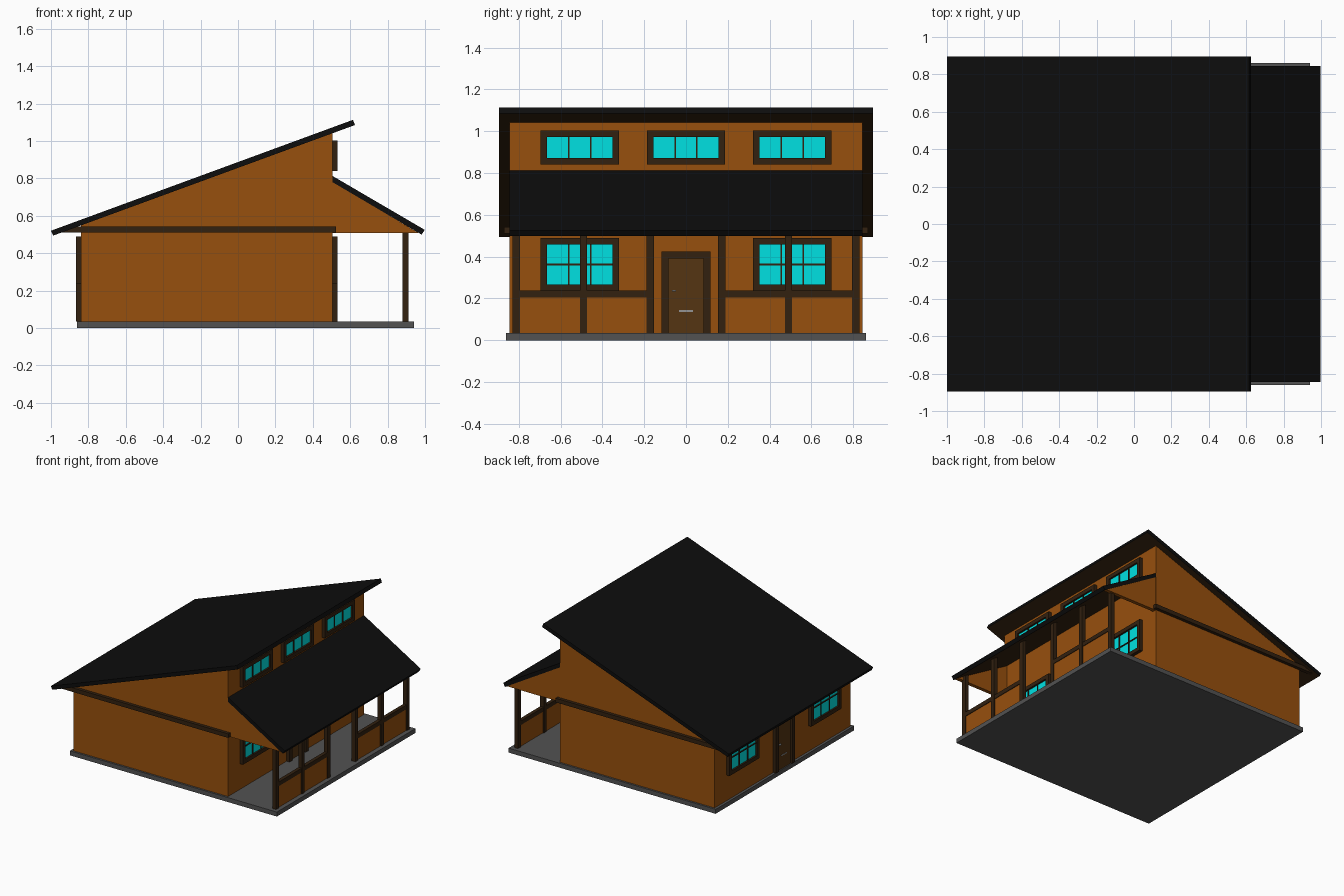
import bpy, bmesh
from mathutils import Vector

if "Cube" in bpy.data.objects:
    bpy.data.objects.remove(bpy.data.objects["Cube"])


def material(name, r, g, b):
    m = bpy.data.materials.new(name)
    m.diffuse_color = (r, g, b, 1)
    m.use_nodes = True
    m.node_tree.nodes["Principled BSDF"].inputs["Base Color"].default_value = m.diffuse_color
    return m


WALL = material("wall_orange", 0.31, 0.08, 0.004)
TRIM = material("dark_timber", 0.032, 0.015, 0.005)
ROOF = material("roof_black", 0.004, 0.004, 0.004)
GLASS = material("window_cyan", 0.0, 0.75, 0.76)
LEAF = material("door_brown", 0.09, 0.035, 0.006)
STONE = material("slab_grey", 0.085, 0.085, 0.085)
METAL = material("metal_grey", 0.3, 0.3, 0.3)


def prism(name, profile, y0, y1, mat, under=None):
    """Extrude an (x, z) profile from y0 to y1; optional underside material."""
    bm = bmesh.new()
    face = bm.faces.new([bm.verts.new((x, y0, z)) for x, z in profile])
    ext = bmesh.ops.extrude_face_region(bm, geom=[face])
    moved = [v for v in ext["geom"] if isinstance(v, bmesh.types.BMVert)]
    bmesh.ops.translate(bm, verts=moved, vec=Vector((0, y1 - y0, 0)))
    bmesh.ops.recalc_face_normals(bm, faces=bm.faces)
    bm.normal_update()
    if under:
        for f in bm.faces:
            f.material_index = int(f.normal.z < -0.8)
    me = bpy.data.meshes.new(name)
    bm.to_mesh(me)
    bm.free()
    me.materials.append(mat)
    if under:
        me.materials.append(under)
    ob = bpy.data.objects.new(name, me)
    bpy.context.collection.objects.link(ob)
    return ob


def box(name, x, y, z, mat):
    x0, x1 = sorted(x)
    return prism(name, [(x0, z[0]), (x1, z[0]), (x1, z[1]), (x0, z[1])], y[0], y[1], mat)


def window(name, wall, out, yc, z0, z1, cross):
    """Framed window with three columns of panes; out is +1 or -1 along x."""
    hw, t = 0.187, 0.031
    depth = (wall, wall + out * 0.026)
    for s, side in ((-1, "left"), (1, "right")):
        ys = sorted((yc + s * hw, yc + s * (hw - t)))
        box(f"{name}_frame_{side}", depth, ys, (z0, z1), TRIM)
    inner = (yc - hw + t, yc + hw - t)
    box(name + "_frame_top", depth, inner, (z1 - t, z1), TRIM)
    box(name + "_frame_sill", depth, inner, (z0, z0 + t), TRIM)
    box(name + "_glass", (wall, wall + out * 0.012), inner, (z0 + t, z1 - t), GLASS)
    bar = (wall, wall + out * 0.018)
    for k in (-1, 1):
        y = yc + k * (hw - t) / 3
        box(f"{name}_mullion_{k}", bar, (y - 0.004, y + 0.004), (z0 + t, z1 - t), TRIM)
    if cross:
        zc = (z0 + z1) / 2
        box(name + "_crossbar", bar, inner, (zc - 0.004, zc + 0.004), TRIM)


def door(name, wall, out):
    depth = (wall, wall + out * 0.026)
    for s, side in ((-1, "left"), (1, "right")):
        ys = sorted((s * 0.117, s * 0.084))
        box(f"{name}_jamb_{side}", depth, ys, (0.035, 0.425), TRIM)
    box(name + "_lintel", depth, (-0.084, 0.084), (0.392, 0.425), TRIM)
    box(name + "_leaf", (wall, wall + out * 0.012), (-0.084, 0.084), (0.035, 0.392), LEAF)
    hy = sorted((-out * 0.068, -out * 0.047))
    box(name + "_handle", (wall, wall + out * 0.025), hy, (0.232, 0.24), METAL)
    box(name + "_slot", (wall, wall + out * 0.015), (-0.034, 0.034), (0.136, 0.144), METAL)


FRONT, BACK = 0.505, -0.84

# Slab and house body
box("base_slab", (-0.86, 0.94), (-0.86, 0.86), (0, 0.035), STONE)
prism("house_body", [(BACK, 0.035), (FRONT, 0.035), (FRONT, 1.043), (BACK, 0.55)],
      -0.845, 0.845, WALL)

# Roofs, with timber undersides
prism("main_roof", [(-1.0, 0.52), (-0.988, 0.494), (0.625, 1.085), (0.615, 1.113)],
      -0.895, 0.895, ROOF, TRIM)
prism("porch_roof", [(FRONT, 0.813), (FRONT, 0.78), (0.982, 0.499), (0.998, 0.525)],
      -0.845, 0.845, ROOF, TRIM)

# Gable bands and porch gable panels on both ends
for s, side in ((-1, "front"), (1, "rear")):
    ys = sorted((s * 0.84, s * 0.87))
    prism(f"gable_band_{side}", [(-0.945, 0.51), (0.525, 0.51), (0.525, 0.542), (-0.857, 0.542)],
          ys[0], ys[1], TRIM)
    ys = sorted((s * 0.815, s * 0.843))
    prism(f"porch_gable_{side}", [(FRONT, 0.508), (0.965, 0.508), (FRONT, 0.782)],
          ys[0], ys[1], WALL)

# Porch posts, rails and infill panels
for s, side in ((-1, "left"), (1, "right")):
    for i, y in enumerate((0.812, 0.491, 0.171)):
        prism(f"porch_post_{side}_{i}",
              [(0.88, 0.035), (0.912, 0.035), (0.912, 0.542), (0.88, 0.561)],
              s * y - 0.017, s * y + 0.017, TRIM)
    ys = sorted((s * 0.171, s * 0.812))
    box(f"porch_rail_{side}", (0.882, 0.91), ys, (0.205, 0.238), TRIM)
    box(f"porch_panel_{side}", (0.887, 0.905), ys, (0.035, 0.205), WALL)

# Doors and windows
door("porch_door", FRONT, 1)
door("back_door", BACK, -1)
for y, tag in ((-0.508, "left"), (0.508, "right")):
    window(f"porch_window_{tag}", FRONT, 1, y, 0.235, 0.49, True)
    window(f"back_window_{tag}", BACK, -1, y, 0.235, 0.49, True)
for y, tag in ((-0.508, "left"), (0, "middle"), (0.508, "right")):
    window(f"upper_window_{tag}", FRONT, 1, y, 0.84, 1.003, False)
